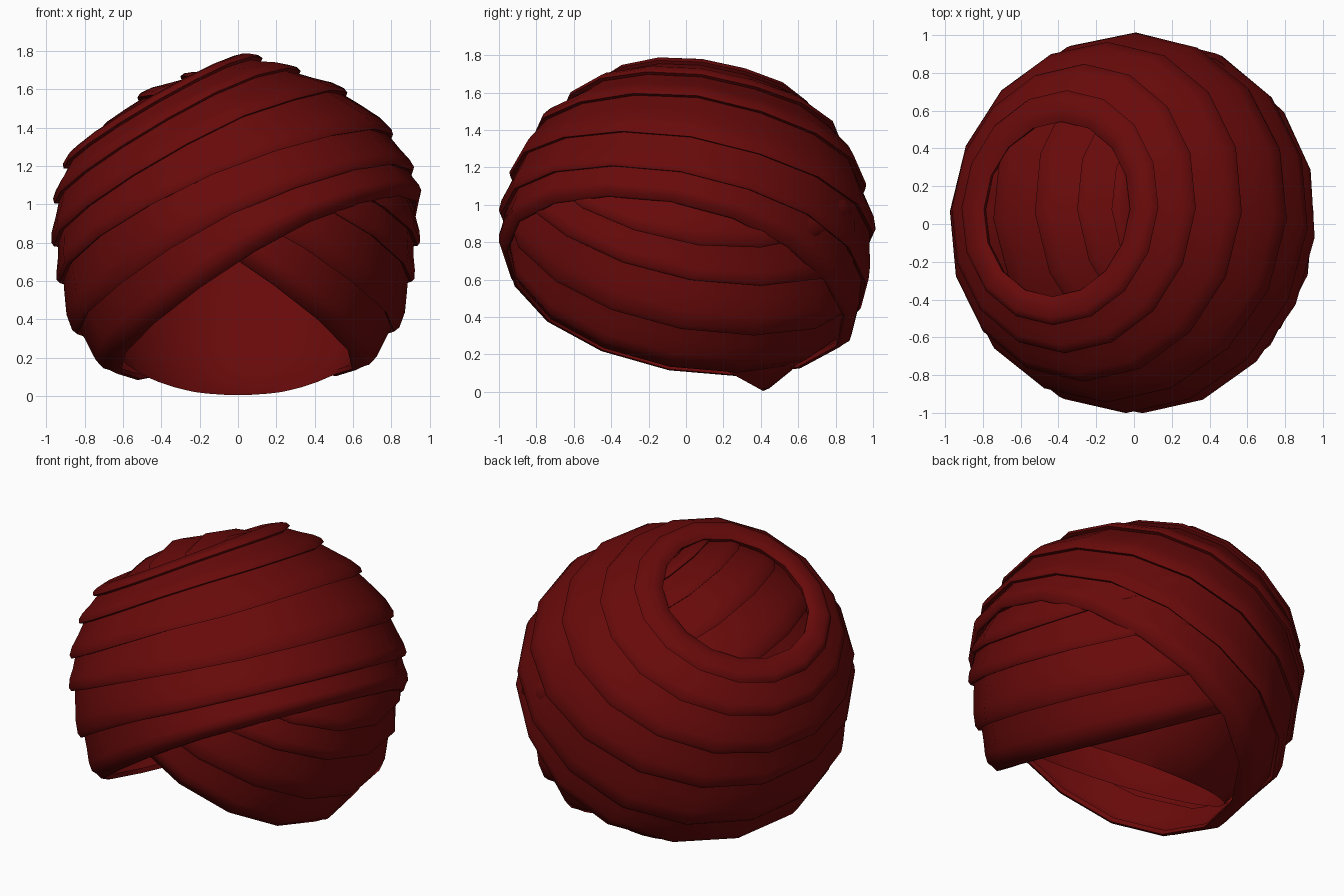
import bpy, bmesh, math
from mathutils import Vector

if "Cube" in bpy.data.objects:
    bpy.data.objects.remove(bpy.data.objects["Cube"])

SEG = 16
CENTRE_Z = 0.89
cloth = bpy.data.materials.new("dark red cloth")
cloth.diffuse_color = (0.14, 0.003, 0.003, 1)
cloth.use_nodes = True
cloth.node_tree.nodes["Principled BSDF"].inputs["Base Color"].default_value = cloth.diffuse_color


def clamp(x):
    return min(1.0, max(0.0, x))


def place(v):
    """Stretch a unit-sphere point to the headwrap's overall shape."""
    z = v.z * (0.905 if v.z > 0 else 0.99)
    if v.z > 0:                       # softer right and back shoulders
        z *= 1 - 0.045 * clamp(v.x / 0.35) - 0.025 * clamp(v.y / 0.4)
    return Vector((v.x * 0.97, v.y * 0.995, CENTRE_Z + z))


def finish(bm, name, angle):
    me = bpy.data.meshes.new(name)
    bm.to_mesh(me)
    bm.free()
    me.materials.append(cloth)
    ob = bpy.data.objects.new(name, me)
    bpy.context.collection.objects.link(ob)
    bpy.ops.object.select_all(action='DESELECT')
    ob.select_set(True)
    bpy.context.view_layer.objects.active = ob
    bpy.ops.object.shade_smooth_by_angle(angle=math.radians(angle))


# Band profile: (angle from the wrap axis, radius); each band overlaps the next
edges = [30, 39, 51, 66, 82, 98, 110]
profile = [(31.5, 0.905), (30, 0.93), (31, 0.955)]
for i, (a, b) in enumerate(zip(edges, edges[1:])):
    w = b - a
    if i:
        profile.append((a - 0.5, 0.972))
    profile += [(a + w * 0.3, 0.98), (a + w * 0.65, 1.0), (b - 1.5, 1.006), (b, 0.994)]
profile += [(112.3, 0.985), (112.8, 0.97), (111.5, 0.955)]


def wrap(name, side, s_low, s_high):
    """Loft tilted rings; side = -1 leans left, +1 leans right."""
    bm = bmesh.new()
    rings = []
    for ang, r in profile:
        t = (ang - 26) / 88
        tilt = math.radians(31.5 - 6.5 * math.exp(-((ang - 87) / 17) ** 2))
        axis = Vector((side * 0.84 * math.tan(tilt), 0.09 + 0.14 * t, 0.84)).normalized()
        u = Vector((0, 1, 0)).cross(axis).normalized()
        v = axis.cross(u)
        p = math.radians(ang)
        ring = []
        for k in range(SEG):
            q = 2 * math.pi * k / SEG
            d = axis * math.cos(p) + (u * math.cos(q) + v * math.sin(q)) * math.sin(p)
            grow = clamp((d.x * side + 0.35) / 0.6) * clamp((0.5 - d.z) / 0.4)
            d = d * r * (s_low + (s_high - s_low) * grow)
            low = clamp((-d.z - 0.25) / 0.45)               # wider towards the hem
            d.x *= 1 + 0.08 * low
            d.y *= 1 + (0.11 if d.y > 0 else 0.07) * low
            if d.y > 0:
                d.y *= 1 + 0.015 * clamp((0.2 - d.z) / 0.4)
            ring.append(bm.verts.new(place(d)))
        rings.append(ring)
    for a, b in zip(rings, rings[1:]):
        for k in range(SEG):
            j = (k + 1) % SEG
            bm.faces.new((a[k], b[k], b[j], a[j]))
    finish(bm, name, 60)


wrap("outer_wrap", -1, 1.005, 1.005)
wrap("inner_wrap", 1, 0.925, 0.98)

# Smooth inner lining with a slanted hem, visible through the front opening
bm = bmesh.new()
bmesh.ops.create_uvsphere(bm, u_segments=32, v_segments=20, radius=1)
for v in bm.verts:
    f = clamp((-v.co.z - 0.5) / 0.4)
    v.co = place(v.co * (0.89 + 0.10 * f))
bmesh.ops.bisect_plane(bm, geom=bm.verts[:] + bm.edges[:] + bm.faces[:],
                       plane_co=(0, 0.42, 0), plane_no=(0, 0.55, 1), clear_inner=True)
# keep only the part below the crown bands
bmesh.ops.bisect_plane(bm, geom=bm.verts[:] + bm.edges[:] + bm.faces[:],
                       plane_co=(0, 0, 1.3), plane_no=(0, 0, 1), clear_outer=True)
bmesh.ops.reverse_faces(bm, faces=bm.faces[:])
finish(bm, "inner_lining", 60)
